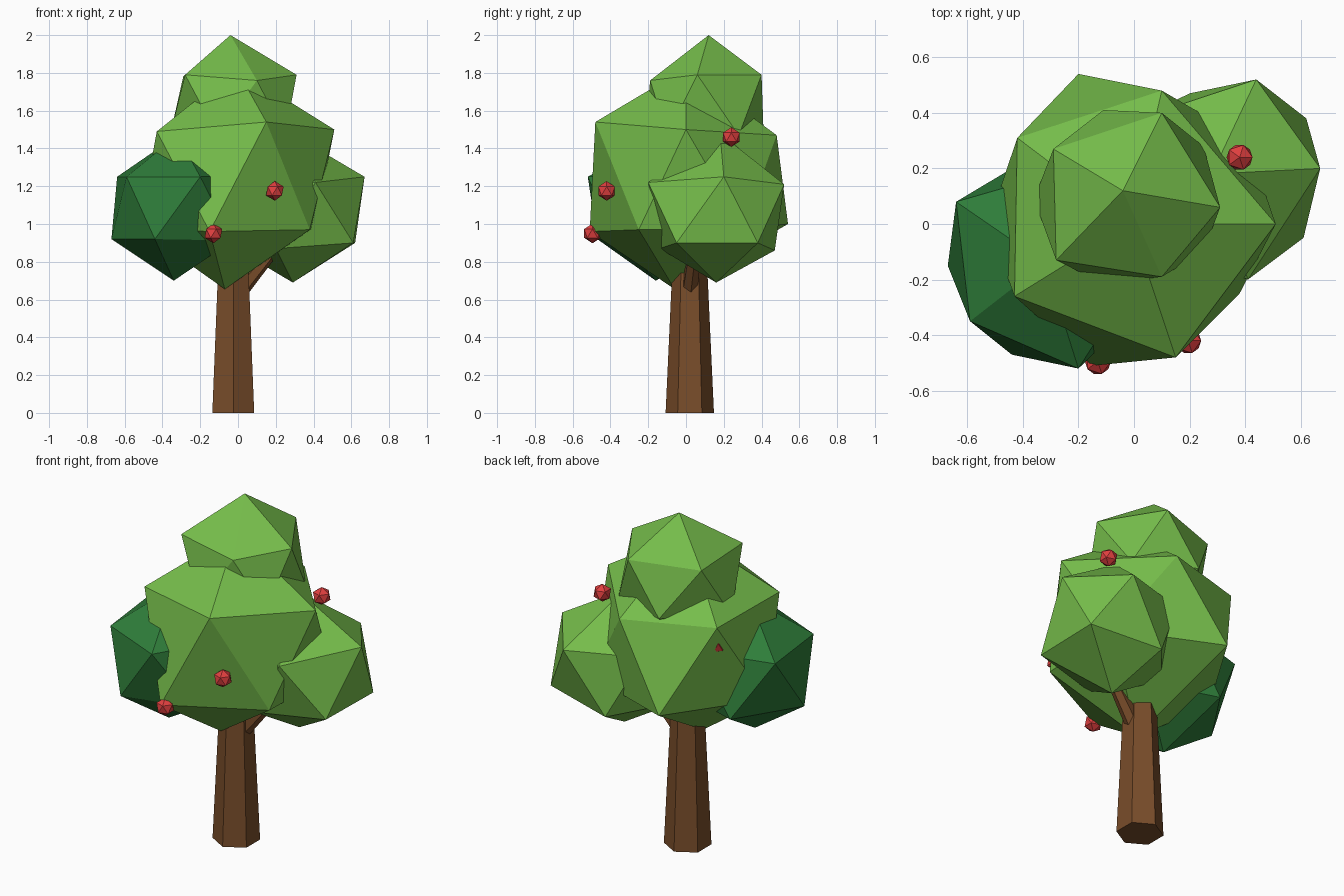
import bpy
import bmesh
from mathutils import Vector, Matrix

old = bpy.data.objects.get("Cube")
if old:
    bpy.data.objects.remove(old, do_unlink=True)


def make_material(name, rgb):
    mat = bpy.data.materials.new(name)
    mat.use_nodes = True
    color = (*rgb, 1)
    mat.diffuse_color = color
    bsdf = mat.node_tree.nodes["Principled BSDF"]
    bsdf.inputs["Base Color"].default_value = color
    bsdf.inputs["Roughness"].default_value = 0.9
    return mat


leaf_green = make_material("leaf green", (0.18, 0.51, 0.07))
dark_green = make_material("dark green", (0.028, 0.205, 0.042))
bark_brown = make_material("bark brown", (0.19, 0.074, 0.023))
fruit_red = make_material("fruit red", (0.75, 0.05, 0.05))


def finish(name, bm, mat):
    bmesh.ops.recalc_face_normals(bm, faces=bm.faces[:])
    mesh = bpy.data.meshes.new(name)
    bm.to_mesh(mesh)
    bm.free()
    mesh.materials.append(mat)
    obj = bpy.data.objects.new(name, mesh)
    bpy.context.collection.objects.link(obj)
    return obj


def blob(name, center, radius, height, mat, pulls=()):
    """Faceted ball; each pull drags the nearest corner to a given point."""
    bm = bmesh.new()
    bmesh.ops.create_icosphere(bm, subdivisions=1, radius=1)
    for v in bm.verts:
        v.co = Vector(center) + v.co * Vector((radius, radius, height))
    for pull in pulls:
        target = Vector(pull)
        corner = min(bm.verts, key=lambda v: (v.co - target).length)
        corner.co = target
    return finish(name, bm, mat)


def limb(name, start, end, r_start, r_end):
    """Tapered six-sided limb between two points."""
    start, end = Vector(start), Vector(end)
    axis = end - start
    bm = bmesh.new()
    turn = axis.to_track_quat('Z', 'Y').to_matrix().to_4x4() if axis.x else Matrix()
    bmesh.ops.create_cone(bm, cap_ends=True, segments=6,
                          radius1=r_start, radius2=r_end, depth=axis.length,
                          matrix=Matrix.Translation((start + end) / 2) @ turn)
    return finish(name, bm, bark_brown)


# Trunk and side branch
limb("trunk", (-0.025, 0.02, 0), (-0.025, 0.02, 0.95), 0.128, 0.084)
limb("branch", (0.02, 0.02, 0.66), (0.28, 0.06, 0.98), 0.045, 0.03)

# Foliage
blob("main_foliage", (-0.01, 0.0, 1.24), 0.575, 0.585, leaf_green, [
    (0.15, -0.48, 1.54), (-0.43, -0.26, 1.49), (0.51, 0, 1.5),
    (0.1, 0.48, 1.47), (-0.42, 0.31, 1.49), (-0.2, 0.54, 1.0),
    (-0.15, -0.51, 0.96), (0.38, -0.25, 0.97), (-0.07, -0.06, 0.655)])
blob("top_foliage", (-0.01, 0.09, 1.63), 0.36, 0.36, leaf_green, [
    (-0.04, 0.12, 2.0), (0.31, 0.06, 1.79), (0.1, -0.19, 1.76),
    (-0.28, -0.13, 1.79), (-0.29, 0.27, 1.78), (0.1, 0.4, 1.79),
    (-0.11, 0.41, 1.5), (-0.36, 0.09, 1.47)])
blob("left_foliage", (0.315, 0.165, 1.06), 0.41, 0.37, leaf_green, [
    (0.67, 0.2, 1.25), (0.44, 0.52, 1.21), (0.41, -0.2, 1.22),
    (0.61, -0.05, 0.9), (0.62, 0.38, 0.9), (0.29, 0.16, 0.69),
    (0.2, 0.47, 0.86), (0.2, -0.14, 0.87), (0.28, 0.18, 1.48)])
blob("right_foliage", (-0.32, -0.14, 1.085), 0.405, 0.385, dark_green, [
    (-0.64, 0.08, 1.25), (-0.59, -0.35, 1.25), (-0.2, -0.52, 1.25),
    (-0.67, -0.15, 0.92), (-0.44, -0.47, 0.92), (-0.34, -0.16, 0.7)])

# Fruit
fruit_spots = [(-0.13, -0.495, 0.95), (0.195, -0.42, 1.175),
               (0.38, 0.24, 1.46), (-0.38, 0.265, 1.365)]
for i, spot in enumerate(fruit_spots, 1):
    blob(f"fruit_{i}", spot, 0.052, 0.052, fruit_red)
